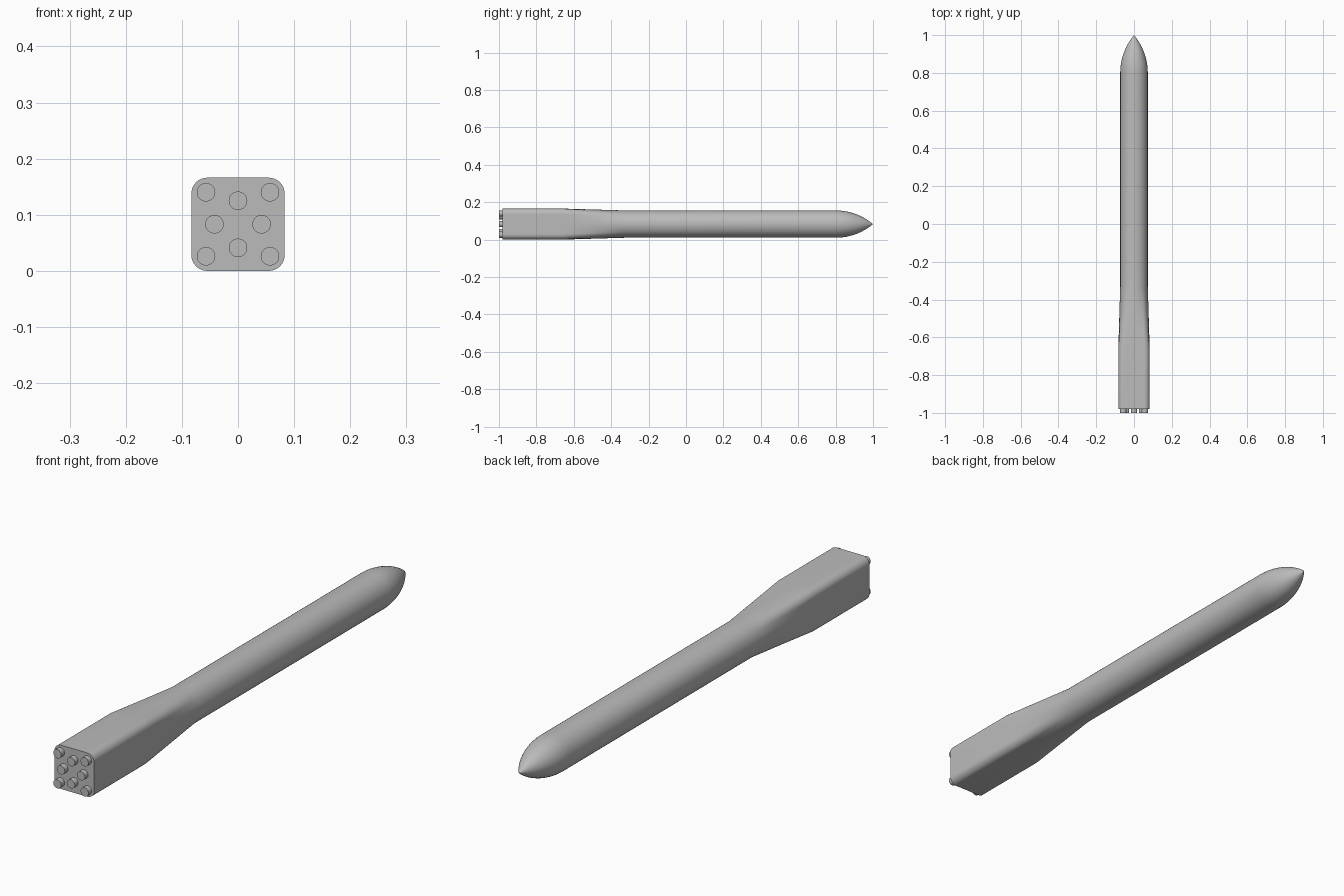
import bpy, bmesh, math

if "Cube" in bpy.data.objects:
    bpy.data.objects.remove(bpy.data.objects["Cube"])

HALF, CORNER, RADIUS = 0.083, 0.028, 0.073   # square base and round tube
CENTRE_Z = HALF

grey = bpy.data.materials.new("light_grey")
grey.diffuse_color = (0.5, 0.5, 0.5, 1)
grey.use_nodes = True
grey.node_tree.nodes["Principled BSDF"].inputs["Base Color"].default_value = grey.diffuse_color


def rounded_square():
    """Outline with rounded corners and subdivided flat sides."""
    pts, c = [], HALF - CORNER
    for q in range(4):
        rot = q * math.pi / 2
        local = [(HALF, -c + 2 * c * i / 10) for i in range(10)]
        local += [(c + CORNER * math.cos(a), c + CORNER * math.sin(a))
                  for a in (math.pi / 2 * i / 8 for i in range(8))]
        pts += [(x * math.cos(rot) - z * math.sin(rot),
                 x * math.sin(rot) + z * math.cos(rot)) for x, z in local]
    return pts


def finish(bm, name):
    bmesh.ops.recalc_face_normals(bm, faces=bm.faces)
    mesh = bpy.data.meshes.new(name)
    bm.to_mesh(mesh)
    bm.free()
    mesh.materials.append(grey)
    obj = bpy.data.objects.new(name, mesh)
    bpy.context.collection.objects.link(obj)
    bpy.ops.object.select_all(action='DESELECT')
    obj.select_set(True)
    bpy.context.view_layer.objects.active = obj
    bpy.ops.object.shade_smooth_by_angle(angle=math.radians(30))
    return obj


square = rounded_square()
circle = [(RADIUS * x / math.hypot(x, z), RADIUS * z / math.hypot(x, z)) for x, z in square]

# Stations along the length: (y, blend from square to circle, scale)
stations = [(-0.98, 0, 1)]
stations += [(-0.66 + 0.33 * i / 10, i / 10, 1) for i in range(11)]
stations.append((0.80, 1, 1))

# Tangent ogive nose
length = 0.2
rho = (RADIUS ** 2 + length ** 2) / (2 * RADIUS)
for i in range(1, 16):
    d = length * math.sin(math.pi / 2 * i / 16)
    r = math.sqrt(rho ** 2 - d ** 2) - rho + RADIUS
    stations.append((0.80 + d, 1, r / RADIUS))

# Rocket body: square base, lofted transition, round tube and nose
bm = bmesh.new()
rings = []
for y, t, s in stations:
    rings.append([bm.verts.new((s * (a[0] + t * (b[0] - a[0])), y,
                                CENTRE_Z + s * (a[1] + t * (b[1] - a[1]))))
                  for a, b in zip(square, circle)])
n = len(square)
for lo, hi in zip(rings, rings[1:]):
    for i in range(n):
        bm.faces.new((lo[i], lo[(i + 1) % n], hi[(i + 1) % n], hi[i]))
bm.faces.new(rings[0])
tip = bm.verts.new((0, 1.0, CENTRE_Z))
for i in range(n):
    bm.faces.new((rings[-1][i], rings[-1][(i + 1) % n], tip))
finish(bm, "rocket_body")

# Engine nozzles: four in the corners, four in an inner cross
places = [(x, z) for x in (-0.057, 0.057) for z in (-0.057, 0.057)]
places += [(-0.042, 0), (0.042, 0), (0, -0.042), (0, 0.042)]
for k, (x, z) in enumerate(places):
    bm = bmesh.new()
    bmesh.ops.create_cone(bm, cap_ends=True, segments=32, radius1=0.0165,
                          radius2=0.0165, depth=0.025)
    for v in bm.verts:
        v.co = (v.co.x + x, v.co.z - 0.9875, v.co.y + z + CENTRE_Z)
    finish(bm, f"engine_nozzle_{k + 1}")
